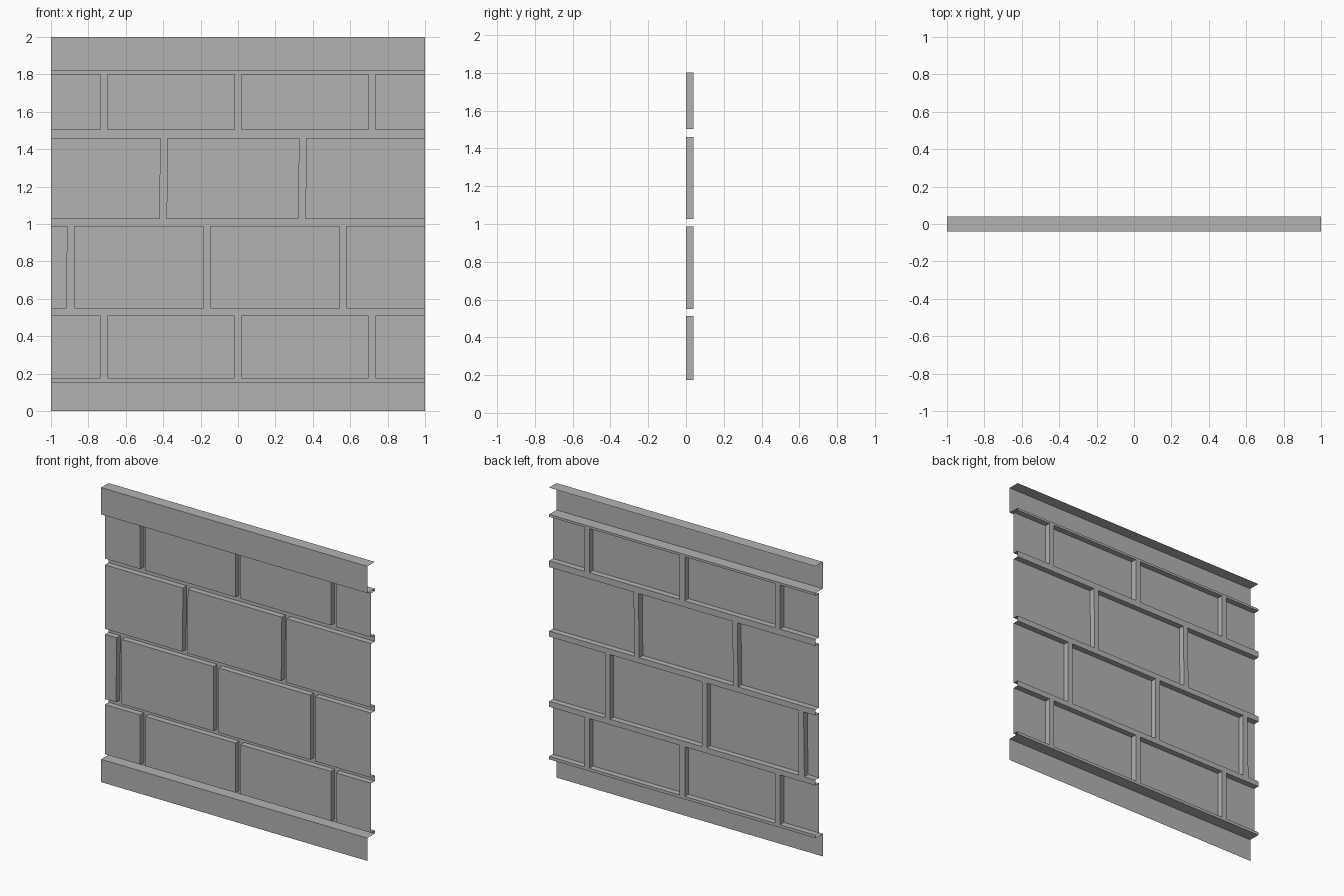
import bpy
import bmesh

cube = bpy.data.objects.get("Cube")
if cube:
    bpy.data.objects.remove(cube, do_unlink=True)

# Depths of the three layers of the sheet
TRIM_Y, BLOCK_Y, JOINT_Y = -0.04, 0.0, 0.04

grey = bpy.data.materials.new("stone_grey")
grey.use_nodes = True
grey.diffuse_color = (0.45, 0.45, 0.45, 1)
grey.node_tree.nodes["Principled BSDF"].inputs["Base Color"].default_value = grey.diffuse_color


def make_object(name, faces):
    """Make a flat-shaded object from lists of corner points."""
    mesh = bpy.data.meshes.new(name)
    bm = bmesh.new()
    for corners in faces:
        bm.faces.new([bm.verts.new(c) for c in corners])
    bmesh.ops.remove_doubles(bm, verts=bm.verts, dist=0.0001)
    bm.to_mesh(mesh)
    bm.free()
    mesh.materials.append(grey)
    obj = bpy.data.objects.new(name, mesh)
    bpy.context.collection.objects.link(obj)


def sweep(name, profile):
    """Run an open (y, z) profile, listed upwards, across the full width."""
    make_object(name, [[(-1, *a), (1, *a), (1, *b), (-1, *b)]
                       for a, b in zip(profile, profile[1:])])


def block(name, left, right, low, high):
    """Open-backed block; left and right are (bottom x, top x)."""
    outline = [(left[0], low), (right[0], low), (right[1], high), (left[1], high)]
    faces = [[(x, BLOCK_Y, z) for x, z in outline]]
    for (xa, za), (xb, zb) in zip(outline, outline[1:] + outline[:1]):
        if abs(xa) == 1 and xa == xb:
            continue  # panel edge stays open
        faces.append([(xb, BLOCK_Y, zb), (xa, BLOCK_Y, za),
                      (xa, JOINT_Y, za), (xb, JOINT_Y, zb)])
    make_object(name, faces)


# Courses from the bottom: low z, high z, joint edges as (bottom x, top x)
def straight(*xs):
    return [(x, x) for x in xs]


even = straight(-0.735, -0.698, -0.019, 0.019, 0.698, 0.735)
courses = [
    (0.175, 0.512, even),
    (0.549, 0.988, [(-0.917, -0.911)] + straight(-0.874, -0.184, -0.147, 0.543, 0.58)),
    (1.026, 1.46, [(-0.419, -0.413), (-0.382, -0.377), (0.324, 0.329), (0.36, 0.366)]),
    (1.503, 1.802, even),
]

# Base and cap trims
BASE_TOP, CAP_LOW = 0.155, 1.818
sweep("base_trim", [(TRIM_Y, 0), (TRIM_Y, BASE_TOP), (JOINT_Y, BASE_TOP)])
sweep("cap_trim", [(JOINT_Y, CAP_LOW), (TRIM_Y, CAP_LOW), (TRIM_Y, 2), (JOINT_Y, 2)])

# Horizontal mortar strips between courses and trims
lows = [BASE_TOP] + [c[1] for c in courses]
highs = [c[0] for c in courses] + [CAP_LOW]
for i, (low, high) in enumerate(zip(lows, highs)):
    sweep(f"bed_joint_{i + 1}", [(JOINT_Y, low), (JOINT_Y, high)])

# Blocks alternate with upright mortar strips along each course
for row, (low, high, edges) in enumerate(courses, 1):
    stops = [(-1, -1)] + edges + [(1, 1)]
    for i, (left, right) in enumerate(zip(stops, stops[1:])):
        if i % 2 == 0:
            block(f"block_{row}_{i // 2 + 1}", left, right, low, high)
        else:
            make_object(f"upright_joint_{row}_{i // 2 + 1}",
                        [[(left[0], JOINT_Y, low), (right[0], JOINT_Y, low),
                          (right[1], JOINT_Y, high), (left[1], JOINT_Y, high)]])
